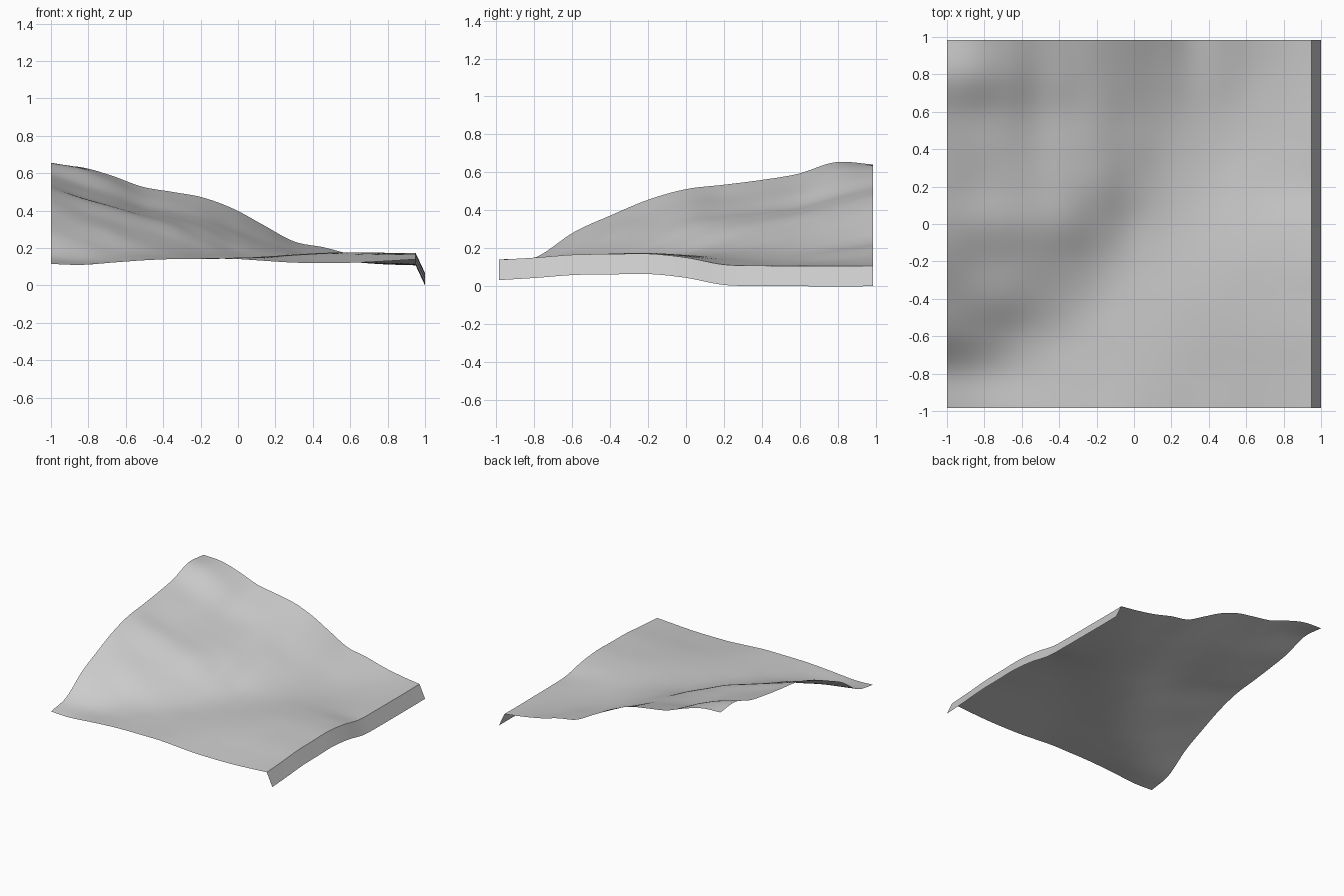
import bpy
import bmesh

default_cube = bpy.data.objects.get("Cube")
if default_cube:
    bpy.data.objects.remove(default_cube, do_unlink=True)

LEFT, RIGHT, OUTER = -1.0, 0.95, 1.0
DEPTH = 0.985
DROP = 0.107
COLUMNS, ROWS = 72, 80

# Ground heights in thousandths: one profile per step from left to right,
# each running from the front edge to the back edge
PROFILES = [
    (115, 155, 285, 375, 457, 512, 535, 560, 593, 654, 642),
    (110, 136, 235, 330, 395, 460, 475, 505, 540, 617, 632),
    (122, 130, 190, 285, 345, 412, 430, 455, 490, 555, 587),
    (134, 137, 165, 230, 295, 362, 382, 400, 425, 480, 528),
    (141, 142, 150, 185, 240, 315, 348, 370, 397, 450, 500),
    (142, 142, 146, 155, 187, 245, 300, 333, 368, 415, 470),
    (142, 144, 148, 150, 158, 182, 230, 272, 305, 355, 410),
    (132, 142, 150, 154, 156, 165, 187, 212, 240, 280, 322),
    (122, 137, 153, 163, 165, 163, 165, 172, 185, 210, 235),
    (120, 137, 158, 171, 174, 165, 150, 143, 150, 175, 203),
    (122, 142, 162, 172, 176, 163, 140, 126, 126, 137, 160),
    (130, 147, 165, 172, 174, 160, 127, 115, 113, 119, 130),
    (140, 152, 167, 170, 172, 152, 115, 109, 108, 107, 108),
]


def smooth_sample(values, t):
    """Smooth curve through evenly spaced values, with t from zero to one."""
    last = len(values) - 1
    position = t * last
    i = min(int(position), last - 1)
    f = position - i
    start, end = values[i], values[i + 1]
    before = values[i - 1] if i > 0 else 2 * start - end
    after = values[i + 2] if i + 2 <= last else 2 * end - start
    slope_in = (end - before) / 2
    slope_out = (after - start) / 2
    bend = 3 * (end - start) - 2 * slope_in - slope_out
    twist = 2 * (start - end) + slope_in + slope_out
    return start + f * (slope_in + f * (bend + f * twist))


def ground_height(u, v):
    across = [smooth_sample(profile, v) for profile in PROFILES]
    return smooth_sample(across, u) / 1000


def ground_point(u, v):
    x = LEFT + (RIGHT - LEFT) * u
    y = DEPTH * (2 * v - 1)
    return x, y, ground_height(u, v)


def skirt_point(u, v):
    x = RIGHT + (OUTER - RIGHT) * u
    y = DEPTH * (2 * v - 1)
    return x, y, ground_height(1, v) - DROP * u


def build_sheet(name, point_at, columns, rows, material):
    """Make a smooth open sheet from a function of two parameters."""
    bm = bmesh.new()
    grid = [[bm.verts.new(point_at(i / columns, j / rows))
             for j in range(rows + 1)] for i in range(columns + 1)]
    for i in range(columns):
        for j in range(rows):
            bm.faces.new((grid[i][j], grid[i + 1][j],
                          grid[i + 1][j + 1], grid[i][j + 1]))
    for face in bm.faces:
        face.smooth = True
    mesh = bpy.data.meshes.new(name)
    bm.to_mesh(mesh)
    bm.free()
    mesh.materials.append(material)
    sheet = bpy.data.objects.new(name, mesh)
    bpy.context.collection.objects.link(sheet)
    return sheet


# Plain grey used on the whole model
grey = bpy.data.materials.new("light_grey")
grey.use_nodes = True
colour = (0.6, 0.6, 0.6, 1)
grey.diffuse_color = colour
for node in grey.node_tree.nodes:
    if node.type == "BSDF_PRINCIPLED":
        node.inputs["Base Color"].default_value = colour

# Rolling hillside, and the narrow strip folded down along one side
build_sheet("hillside", ground_point, COLUMNS, ROWS, grey)
build_sheet("side_skirt", skirt_point, 1, ROWS, grey)
